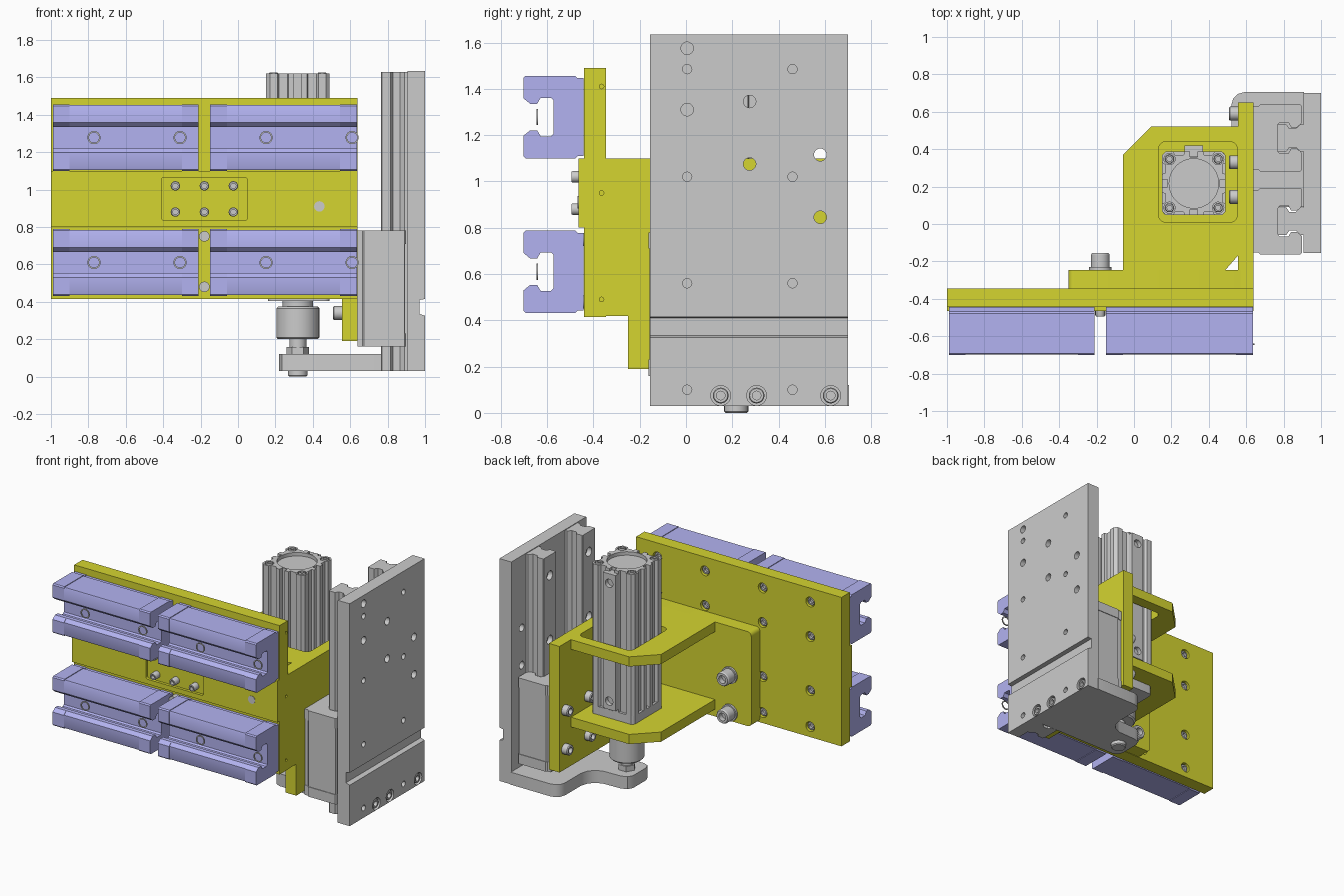
import bpy, bmesh, math
from mathutils import Vector

if "Cube" in bpy.data.objects:
    bpy.data.objects.remove(bpy.data.objects["Cube"])


def material(name, rgb):
    m = bpy.data.materials.new(name)
    m.diffuse_color = (*rgb, 1)
    m.use_nodes = True
    m.node_tree.nodes["Principled BSDF"].inputs["Base Color"].default_value = m.diffuse_color
    return m


YELLOW = material("yellow_paint", (0.66, 0.66, 0.03))
BLUE = material("blue_paint", (0.45, 0.45, 0.88))


def finish(name, bm, mat):
    bmesh.ops.recalc_face_normals(bm, faces=bm.faces)
    me = bpy.data.meshes.new(name)
    bm.to_mesh(me)
    bm.free()
    ob = bpy.data.objects.new(name, me)
    bpy.context.collection.objects.link(ob)
    if mat:
        me.materials.append(mat)
    me.shade_smooth()
    me.set_sharp_from_angle(angle=math.radians(30))
    return ob


def prism(name, pts, axis, a, b, mat=None):
    """Extrude a 2D outline along an axis: x takes (y,z), y takes (x,z), z takes (x,y)."""
    bm = bmesh.new()
    place = {"x": lambda p, t: (t, p[0], p[1]), "y": lambda p, t: (p[0], t, p[1]),
             "z": lambda p, t: (p[0], p[1], t)}[axis]
    face = bm.faces.new([bm.verts.new(place(p, a)) for p in pts])
    new = bmesh.ops.extrude_face_region(bm, geom=[face])["geom"]
    shift = Vector(place((0, 0), b - a))
    bmesh.ops.translate(bm, vec=shift, verts=[v for v in new if isinstance(v, bmesh.types.BMVert)])
    return finish(name, bm, mat)


def box(name, x, y, z, mat=None):
    return prism(name, [(x[0], y[0]), (x[1], y[0]), (x[1], y[1]), (x[0], y[1])], "z", *z, mat)


def rounded(x0, x1, y0, y1, r, n=5):
    pts = []
    for i, (cx, cy) in enumerate([(x1 - r, y1 - r), (x0 + r, y1 - r), (x0 + r, y0 + r), (x1 - r, y0 + r)]):
        for k in range(n + 1):
            t = (i + k / n) * math.pi / 2
            pts.append((cx + r * math.cos(t), cy + r * math.sin(t)))
    return pts


def lathe(name, profile, loc, axis, mat=None, seg=24):
    """Spin (radius, height) points around an axis through loc."""
    bm = bmesh.new()
    vs = [bm.verts.new((r, 0, h)) for r, h in profile]
    edges = [bm.edges.new(e) for e in zip(vs, vs[1:])]
    bmesh.ops.spin(bm, geom=vs + edges, cent=(0, 0, 0), axis=(0, 0, 1), steps=seg, angle=math.tau)
    bmesh.ops.remove_doubles(bm, verts=bm.verts, dist=1e-5)
    rot = Vector(axis).to_track_quat("Z", "Y").to_matrix()
    bmesh.ops.rotate(bm, cent=(0, 0, 0), matrix=rot, verts=bm.verts)
    bmesh.ops.translate(bm, vec=loc, verts=bm.verts)
    return finish(name, bm, mat)


def rod(name, loc, axis, r, h, mat=None, seg=24):
    return lathe(name, [(0, 0), (r, 0), (r, h), (0, h)], loc, axis, mat, seg)


def bolt(name, loc, axis, r, h):
    return lathe(name, [(0, 0), (r, 0), (r, .88 * h), (.88 * r, h), (.55 * r, h), (.55 * r, .5 * h), (0, .5 * h)], loc, axis)


def cut(ob, cutters):
    for c in cutters:
        m = ob.modifiers.new("cut", "BOOLEAN")
        m.operation, m.solver, m.object = "DIFFERENCE", "EXACT", c
    dg = bpy.context.evaluated_depsgraph_get()
    me = bpy.data.meshes.new_from_object(ob.evaluated_get(dg))
    ob.modifiers.clear()
    ob.data = me
    me.shade_smooth()
    me.set_sharp_from_angle(angle=math.radians(30))
    for c in cutters:
        bpy.data.objects.remove(c)


# main yellow plate with raised centre band, screw pocket and counterbored back holes
plate = prism("main_plate", [(-.345, .415), (-.345, 1.49), (-.44, 1.49), (-.44, 1.10), (-.465, 1.10),
                             (-.465, .80), (-.44, .80), (-.44, .415)], "x", -1, .64, YELLOW)
back_holes = [(x, z) for x in (-.75, -.37, .09, .47) for z in (.49, .75, 1.14, 1.39)]
cutters = [rod("c", (x, -.39, z), (0, 1, 0), .035, .1) for x, z in back_holes]
cutters += [rod("c", (.61, -.365, z), (1, 0, 0), .01, .1, seg=12) for z in (.49, .95, 1.41)]
cutters.append(prism("c", rounded(-.41, .05, .835, 1.065, .015), "y", -.6, -.445))
cut(plate, cutters)
for x, z in back_holes:
    bolt("plate_screw", (x, -.39, z), (0, 1, 0), .029, .035)
for x in (-.335, -.18, -.025):
    for z in (.88, 1.02):
        bolt("front_screw", (x, -.445, z), (0, -1, 0), .025, .05)
rod("front_pin", (.435, -.45, .91), (0, -1, 0), .028, .018)

# slide carriages: C-shaped section, end caps a little larger than the body
HALF = [(.168, 0), (.168, .025), (.178, .035), (.178, .25), (.17, .258), (.08, .258), (.057, .23),
        (.057, .2), (.083, .185), (.083, .14), (.073, .13)]


def carriage(name, place, axis, a, b, cap, mat=None):
    full = HALF + [(-u, d) for u, d in reversed(HALF)]
    slim = [(u * .975 if abs(u) > .1 else u, min(d, .254)) for u, d in full]
    prism(name + "_body", [place(*p) for p in slim], axis, a + cap, b - cap, mat)
    for s, e in ((a, a + cap), (b - cap, b)):
        prism(name + "_end_cap", [place(*p) for p in full], axis, s, e, mat)


for zc in (.61, 1.278):
    for x0, x1 in ((-.99, -.21), (-.15, .635)):
        carriage("blue_carriage", lambda u, d: (-.443 - d, zc + u), "x", x0, x1, .09, BLUE)
    for x in (-.77, -.31, .15, .61):
        lathe("channel_ring", [(.027, 0), (.035, 0), (.035, .006), (.027, .006), (.027, 0)], (x, -.64, zc), (0, -1, 0))

# grey carriages and rails
RAIL = [(.068, .765), (.073, .77), (.073, .815), (.05, .83), (.05, .865), (.073, .89), (.073, .91)]
for yc in (.015, .46):
    carriage("grey_carriage", lambda u, d: (.64 + d, yc + u), "z", .16, .78, .07)
    rail = prism("rail", [(x, yc + u) for u, x in RAIL] + [(x, yc - u) for u, x in reversed(RAIL)], "z", .03, 1.63)
    cut(rail, [rod("c", (.8, yc, z), (-1, 0, 0), .032, .1) for z in (.1, .56, 1.02, 1.485)])

# grey back plate with outer groove and drilled holes
side = prism("slide_plate", [(.905, .03), (1, .03), (1, .325), (.97, .335), (.97, .41), (1, .415),
                             (1, 1.635), (.905, 1.635)], "y", -.155, .70)
big = [(.005, 1.575), (.275, 1.345), (.005, 1.31), (.58, 1.115), (.275, 1.075), (.58, .845)]
small = [(y, z) for y in (.005, .46) for z in (.1, .56, 1.02, 1.485)]
caps = [(.15, .075), (.305, .075), (.625, .075)]
cut(side, [rod("c", (.85, y, z), (1, 0, 0), .027, .2) for y, z in big]
    + [rod("c", (.95, y, z), (1, 0, 0), .02, .1) for y, z in small]
    + [rod("c", (.95, y, z), (1, 0, 0), .043, .1) for y, z in caps])
for y, z in caps:
    bolt("foot_screw", (.945, y, z), (1, 0, 0), .034, .05)

# grey foot arm reaching under the cylinder
foot = [(.91, .09), (.91, .705), (.59, .705), (.555, .695), (.53, .67), (.52, .635), (.52, .46), (.505, .405),
        (.47, .365), (.42, .345), (.28, .34), (.24, .325), (.22, .29), (.22, .14), (.235, .105), (.27, .09)]
prism("foot_arm", foot, "z", .03, .12)

# yellow bracket: back web, side flange and two shelves
prism("bracket_web", rounded(-.35, .60, .418, 1.10, .03), "y", -.35, -.245, YELLOW)
box("bracket_flange", (.555, .64), (-.25, .65), (.19, 1.10), YELLOW)
box("bracket_corner", (.555, .64), (-.345, -.25), (.418, 1.10), YELLOW)
shelf = [(-.06, -.25), (.485, -.25), (.555, -.17), (.555, .52), (.09, .52), (-.06, .37)]
upper = prism("upper_shelf", shelf, "z", 1.03, 1.10, YELLOW)
cut(upper, [prism("c", rounded(.13, .553, .01, .44, .04), "z", .9, 1.2)])
lower = prism("lower_shelf", shelf, "z", .47, .54, YELLOW)
cut(lower, [rod("c", (.32, .215, .4), (0, 0, 1), .1, .3, seg=32)])

# bracket bolts
for z in (.48, .75):
    rod("web_washer", (-.18, -.245, z), (0, 1, 0), .06, .015)
    bolt("web_bolt", (-.18, -.23, z), (0, 1, 0), .05, .075)
    rod("web_bolt_tip", (-.18, -.43, z), (0, -1, 0), .028, .06)
for y in (-.115, .145, .33, .59):
    for z in (.34, .62):
        bolt("flange_bolt", (.56, y, z), (-1, 0, 0), .037, .052)

# air cylinder: grooved square extrusion, four identical sides
CX, CY = .32, .217
edge = [(-.15, .17), (-.11, .17), (-.1, .152), (-.055, .152), (-.05, .17), (-.02, .17), (-.02, .14)]
edge += [(-t, r) for t, r in reversed(edge)]
outline = []
for k in range(4):
    c, s = math.cos(-k * math.pi / 2), math.sin(-k * math.pi / 2)
    outline += [(CX + t * c - r * s, CY + t * s + r * c) for t, r in edge]
body = prism("cylinder_body", outline, "z", .54, 1.62)
corners = [(CX + i * .13, CY + j * .13) for i in (-1, 1) for j in (-1, 1)]
cut(body, [rod("c", (CX, CY, 1.595), (0, 0, 1), .132, .1, seg=40)]
    + [rod("c", (x, y, 1.59), (0, 0, 1), .03, .1) for x, y in corners])
for x, y in corners:
    bolt("cylinder_screw", (x, y, 1.585), (0, 0, 1), .024, .04)
port = box("port_rib", (.27, .37), (.36, .42), (.62, 1.60))
cut(port, [rod("c", (.32, .39, z), (0, 1, 0), .03, .1) for z in (.68, 1.53)])
prism("cylinder_base", rounded(.15, .49, .047, .387, .03), "z", .535, .60)
prism("cylinder_mount", rounded(.16, .49, .05, .385, .03), "z", .405, .475)

# piston rod, floating coupling and foot nut
ROD = (CX, CY, 0)
rod("piston_rod", (CX, CY, .36), (0, 0, 1), .082, .2)
lathe("coupling", [(0, .2), (.105, .2), (.115, .21), (.115, .365), (.105, .375), (0, .375)], ROD, (0, 0, 1), seg=32)
rod("coupling_neck", (CX, CY, .14), (0, 0, 1), .045, .07)
rod("hex_nut", (CX, CY, .12), (0, 0, 1), .06, .038, seg=6)
lathe("foot_bolt", [(0, 0), (.045, 0), (.052, .007), (.052, .04), (0, .04)], ROD, (0, 0, 1))
